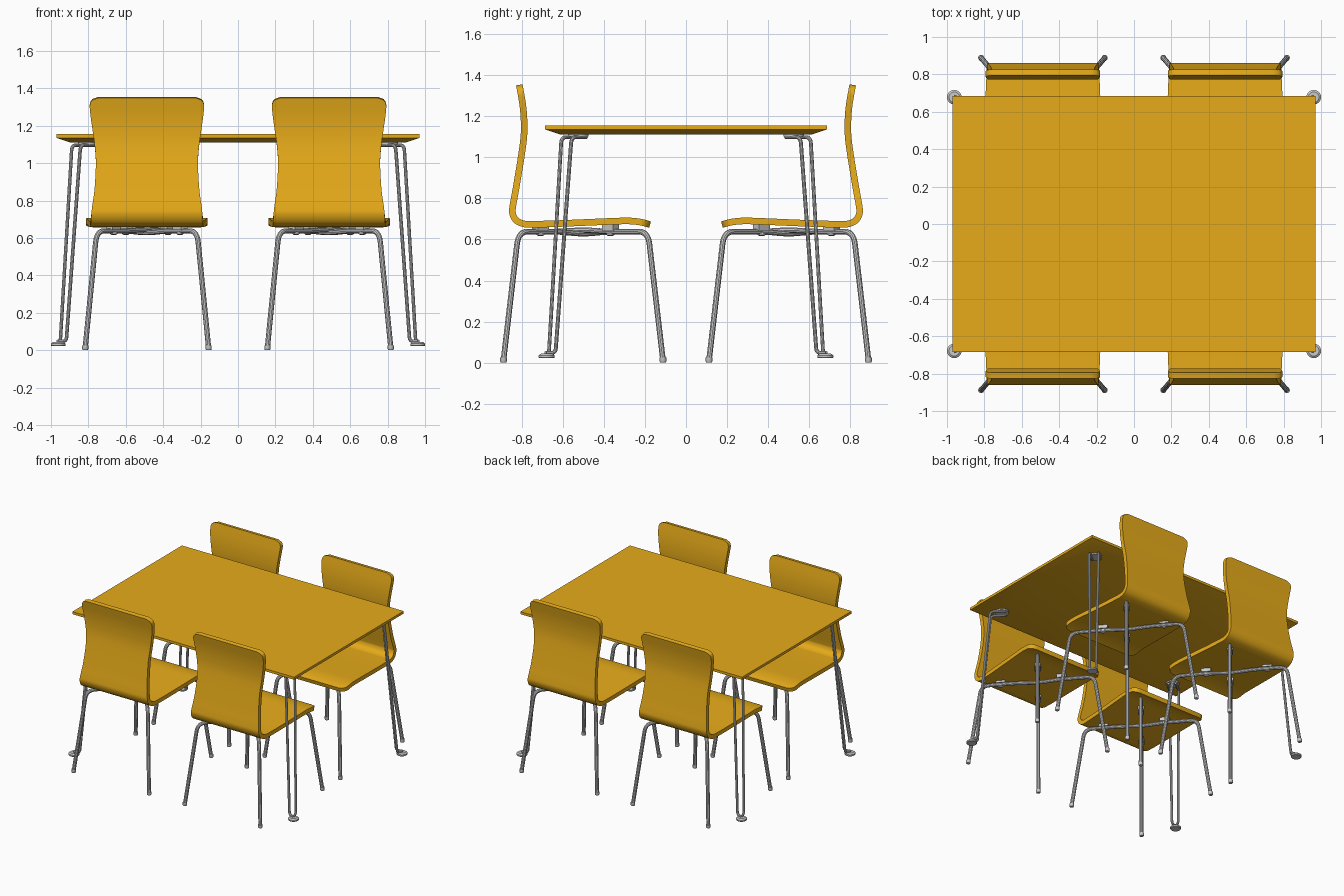
import bpy, bmesh, math
from mathutils import Vector, Matrix

if "Cube" in bpy.data.objects:
    bpy.data.objects.remove(bpy.data.objects["Cube"])

wood = bpy.data.materials.new("honey_wood")
wood.diffuse_color = (0.8, 0.41, 0.01, 1)
wood.use_nodes = True
wood.node_tree.nodes["Principled BSDF"].inputs["Base Color"].default_value = wood.diffuse_color


def add(name, mesh, mat=None):
    for p in mesh.polygons:
        p.use_smooth = True
    mesh.set_sharp_from_angle(angle=math.radians(35))
    if mat and not mesh.materials:
        mesh.materials.append(mat)
    ob = bpy.data.objects.new(name, mesh)
    bpy.context.collection.objects.link(ob)
    return ob


def loft(name, rings, mat=None):
    """Closed solid through a list of equally sized vertex rings."""
    bm = bmesh.new()
    rows = [[bm.verts.new(p) for p in r] for r in rings]
    n = len(rows[0])
    for a, b in zip(rows, rows[1:]):
        for i in range(n):
            bm.faces.new((a[i], a[(i + 1) % n], b[(i + 1) % n], b[i]))
    bm.faces.new(rows[0])
    bm.faces.new(rows[-1])
    bmesh.ops.recalc_face_normals(bm, faces=bm.faces)
    mesh = bpy.data.meshes.new(name)
    bm.to_mesh(mesh)
    bm.free()
    return add(name, mesh, mat)


def disc(name, x, y, steps, n=24):
    """Round part from (radius, z) steps."""
    return loft(name, [[(x + r * math.cos(i * math.tau / n), y + r * math.sin(i * math.tau / n), z)
                        for i in range(n)] for r, z in steps])


def tube(name, pts, radius, bend):
    """Bent rod: polyline with filleted corners."""
    pts = [Vector(p) for p in pts]
    path = [pts[0]]
    for a, b, c in zip(pts, pts[1:], pts[2:]):
        d = min(bend, (a - b).length * 0.48, (c - b).length * 0.48)
        s, e = b + (a - b).normalized() * d, b + (c - b).normalized() * d
        path += [s.lerp(b, t / 6).lerp(b.lerp(e, t / 6), t / 6) for t in range(7)]
    path.append(pts[-1])
    cu = bpy.data.curves.new(name, 'CURVE')
    cu.dimensions = '3D'
    cu.bevel_depth, cu.bevel_resolution, cu.use_fill_caps = radius, 3, True
    sp = cu.splines.new('POLY')
    sp.points.add(len(path) - 1)
    for p, v in zip(sp.points, path):
        p.co = (*v, 1)
    tmp = bpy.data.objects.new(name, cu)
    mesh = bpy.data.meshes.new_from_object(tmp)
    bpy.data.objects.remove(tmp)
    return add(name, mesh)


def catmull(p, steps):
    q = [2 * p[0] - p[1]] + p + [2 * p[-1] - p[-2]]
    out = []
    for a, b, c, d in zip(q, q[1:], q[2:], q[3:]):
        for k in range(steps):
            t = k / steps
            out.append(0.5 * (2 * b + (c - a) * t + (2 * a - 5 * b + 4 * c - d) * t * t
                              + (3 * b - a - 3 * c + d) * t ** 3))
    return out + [p[-1]]


# Table top with chamfered underside
loft("table_top", [[(sx * x, sy * y, z) for sx, sy in ((-1, -1), (1, -1), (1, 1), (-1, 1))]
                   for x, y, z in ((0.895, 0.61, 1.11), (0.97, 0.685, 1.135), (0.97, 0.685, 1.155))], wood)

# Table legs: two rods, round foot and mounting plate at every corner
for sx in (-1, 1):
    for sy in (-1, 1):
        for low, high, end in (((0.95, 0.635), (0.888, 0.557), (0.80, 0.485)),
                               ((0.918, 0.667), (0.842, 0.606), (0.765, 0.525))):
            tube("table_leg_rod", [(sx * x, sy * y, z) for x, y, z in
                                   ((0.962, 0.68, 0.048), (*low, 0.048), (*high, 1.097), (*end, 1.097))],
                 0.0095, 0.03)
        disc("table_foot", sx * 0.961, sy * 0.678,
             ((0.036, 0.022), (0.039, 0.026), (0.039, 0.036), (0.028, 0.044)))
        disc("leg_mount_plate", sx * 0.805, sy * 0.525, ((0.05, 1.1), (0.05, 1.112)))

# Chair shell: side profile as (half width, y, z), seat front to back top
profile = [Vector(p) for p in (
    (0.325, 0.175, 0.672), (0.325, 0.22, 0.684), (0.323, 0.28, 0.690), (0.320, 0.36, 0.688),
    (0.314, 0.50, 0.682), (0.308, 0.65, 0.676), (0.304, 0.75, 0.674), (0.302, 0.79, 0.676),
    (0.300, 0.826, 0.693), (0.297, 0.844, 0.727), (0.293, 0.842, 0.765), (0.280, 0.825, 0.86),
    (0.273, 0.802, 1.0), (0.280, 0.789, 1.1), (0.291, 0.788, 1.18), (0.302, 0.795, 1.26),
    (0.31, 0.811, 1.352))]
line = catmull(profile, 8)
flat = [Vector((p.y, p.z)) for p in line]
dist = [0]
for a, b in zip(flat, flat[1:]):
    dist.append(dist[-1] + (b - a).length)
rings, R, T = [], 0.05, 0.016
for i, p in enumerate(line):
    t = (flat[min(i + 1, len(flat) - 1)] - flat[max(i - 1, 0)]).normalized() * T
    c = max(0, R - min(dist[i], dist[-1] - dist[i]))
    w = p.x - R + math.sqrt(R * R - c * c)
    rings.append([(-w, p.y - t.y, p.z + t.x), (w, p.y - t.y, p.z + t.x),
                  (w, p.y + t.y, p.z - t.x), (-w, p.y + t.y, p.z - t.x)])
chair = [loft("chair_shell", rings, wood)]

# Chair frame: two crossing bent tubes with end caps and seat pads
for s, zc in ((1, 0.646), (-1, 0.626)):
    top = lambda f, z: (s * 0.268 * f, 0.5 + 0.315 * f, z)
    foot = lambda f, z: (s * 0.33 * f, 0.5 + 0.388 * f, z)
    chair.append(tube("chair_leg_frame", [foot(-1, 0.012), top(-1, 0.638), top(-0.4, 0.638), top(0, zc),
                                          top(0.4, 0.638), top(1, 0.638), foot(1, 0.012)], 0.014, 0.06))
    for f in (-1, 1):
        x, y, _ = foot(f, 0)
        chair.append(disc("leg_glide", x, y, ((0.014, 0.002), (0.0165, 0.007), (0.0165, 0.026)), 16))
    for f, zt in ((-0.42, 0.675), (0.66, 0.664)):
        u = Vector((s * 0.268, 0.315)).normalized()
        v = Vector((-u.y, u.x))
        c = Vector(top(f, 0)).xy
        chair.append(loft("seat_pad", [[(*(c + u * a * 0.035 + v * b * 0.022), z) for a, b in
                                        ((-1, -1), (1, -1), (1, 1), (-1, 1))] for z in (0.644, zt)]))
        chair.append(disc("pad_screw", c.x, c.y, ((0.012, 0.617), (0.02, 0.622), (0.02, 0.632)), 12))

# Four chairs: two per long side
for rot in (0, math.pi):
    for x in (-0.487, 0.487):
        for part in chair:
            ob = part.copy()
            ob.name = part.name
            ob.matrix_world = Matrix.Translation((x, 0, 0)) @ Matrix.Rotation(rot, 4, 'Z')
            bpy.context.collection.objects.link(ob)
for part in chair:
    bpy.data.objects.remove(part)
